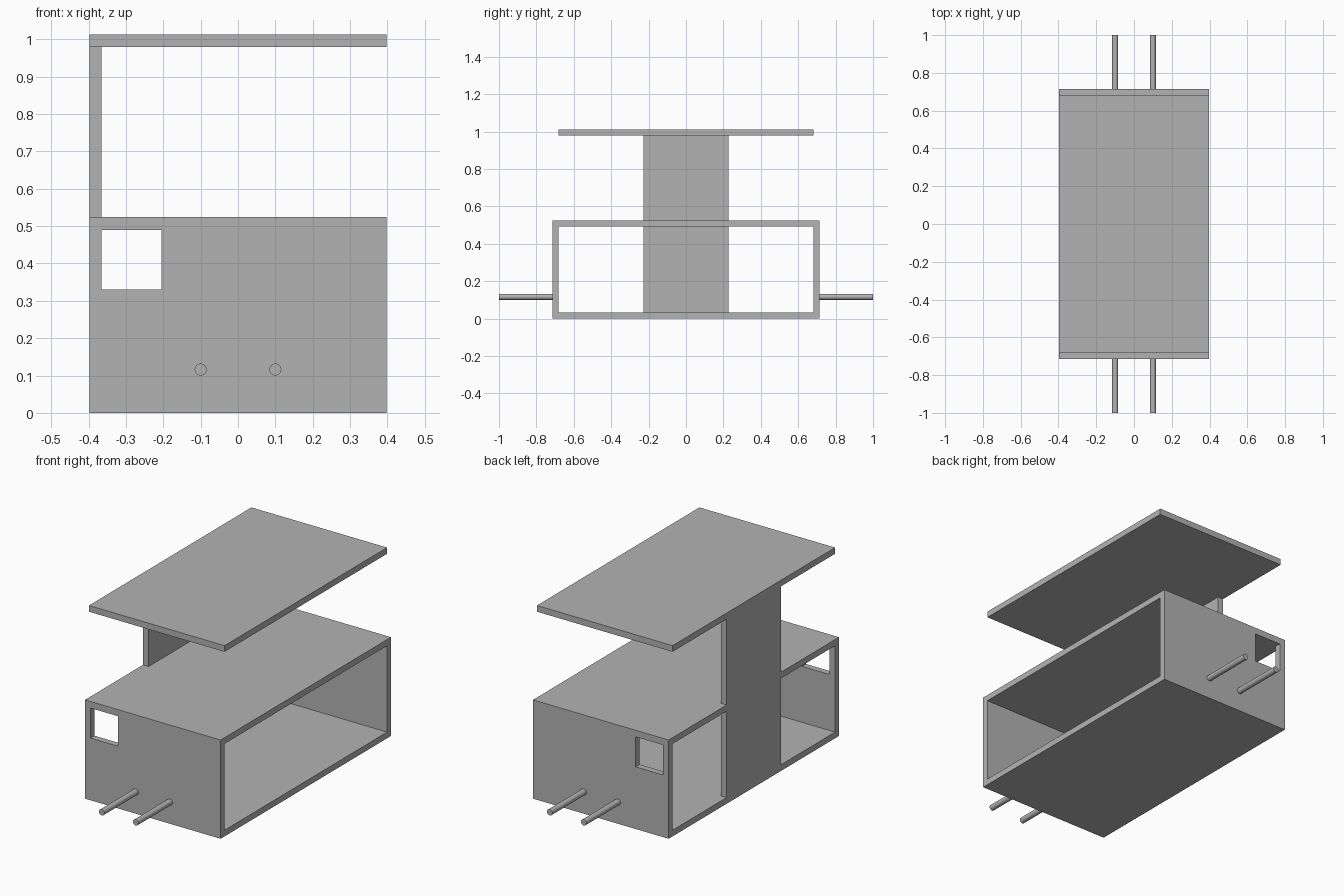
import bpy
from mathutils import Vector

cube = bpy.data.objects.get("Cube")
if cube:
    bpy.data.objects.remove(cube, do_unlink=True)

# Overall sizes
W = 0.398      # half width
L = 0.714      # half length of the body
H = 0.524      # body height
T = 0.033      # board thickness
ROOF_L = L - T
ROOF_TOP = 1.012
PANEL_L = 0.228

grey = bpy.data.materials.new("plain grey")
grey.use_nodes = True
colour = (0.45, 0.45, 0.45, 1)
grey.diffuse_color = colour
grey.node_tree.nodes["Principled BSDF"].inputs["Base Color"].default_value = colour


def box(name, low, high):
    low, high = Vector(low), Vector(high)
    bpy.ops.mesh.primitive_cube_add(size=1, location=(low + high) / 2)
    ob = bpy.context.object
    ob.name = name
    ob.scale = high - low
    bpy.ops.object.transform_apply(location=False, rotation=False, scale=True)
    ob.data.materials.append(grey)
    return ob


def cut(target, cutter):
    mod = target.modifiers.new(cutter.name, "BOOLEAN")
    mod.operation = "DIFFERENCE"
    mod.solver = "EXACT"
    mod.object = cutter
    bpy.context.view_layer.objects.active = target
    bpy.ops.object.modifier_apply(modifier=mod.name)
    bpy.data.objects.remove(cutter, do_unlink=True)


# Body: a box open on both long sides, with a window through both end walls
body = box("body", (-W, -L, 0), (W, L, H))
cut(body, box("cavity", (-1, T - L, T), (1, L - T, H - T)))
cut(body, box("window", (T - W, -1, 0.33), (-0.205, 1, H - T - 0.002)))

# Upright panel on the right side, inside the body and on up to the roof
box("lower_panel", (-W, -PANEL_L, T), (T - W, PANEL_L, H - T))
box("upper_panel", (-W, -PANEL_L, H), (T - W, PANEL_L, ROOF_TOP - T))

# Roof board
box("roof", (-W, -ROOF_L, ROOF_TOP - T), (W, ROOF_L, ROOF_TOP))

# Two round rods standing out from each end wall
for end, sy in (("front", -1), ("back", 1)):
    for side, sx in (("right", -1), ("left", 1)):
        bpy.ops.mesh.primitive_cylinder_add(
            vertices=32, radius=0.016, depth=1 - L,
            location=(sx * 0.1, sy * (1 + L) / 2, 0.116), rotation=(1.5708, 0, 0))
        rod = bpy.context.object
        rod.name = f"{end}_{side}_rod"
        rod.data.materials.append(grey)
        bpy.ops.object.shade_smooth_by_angle()
